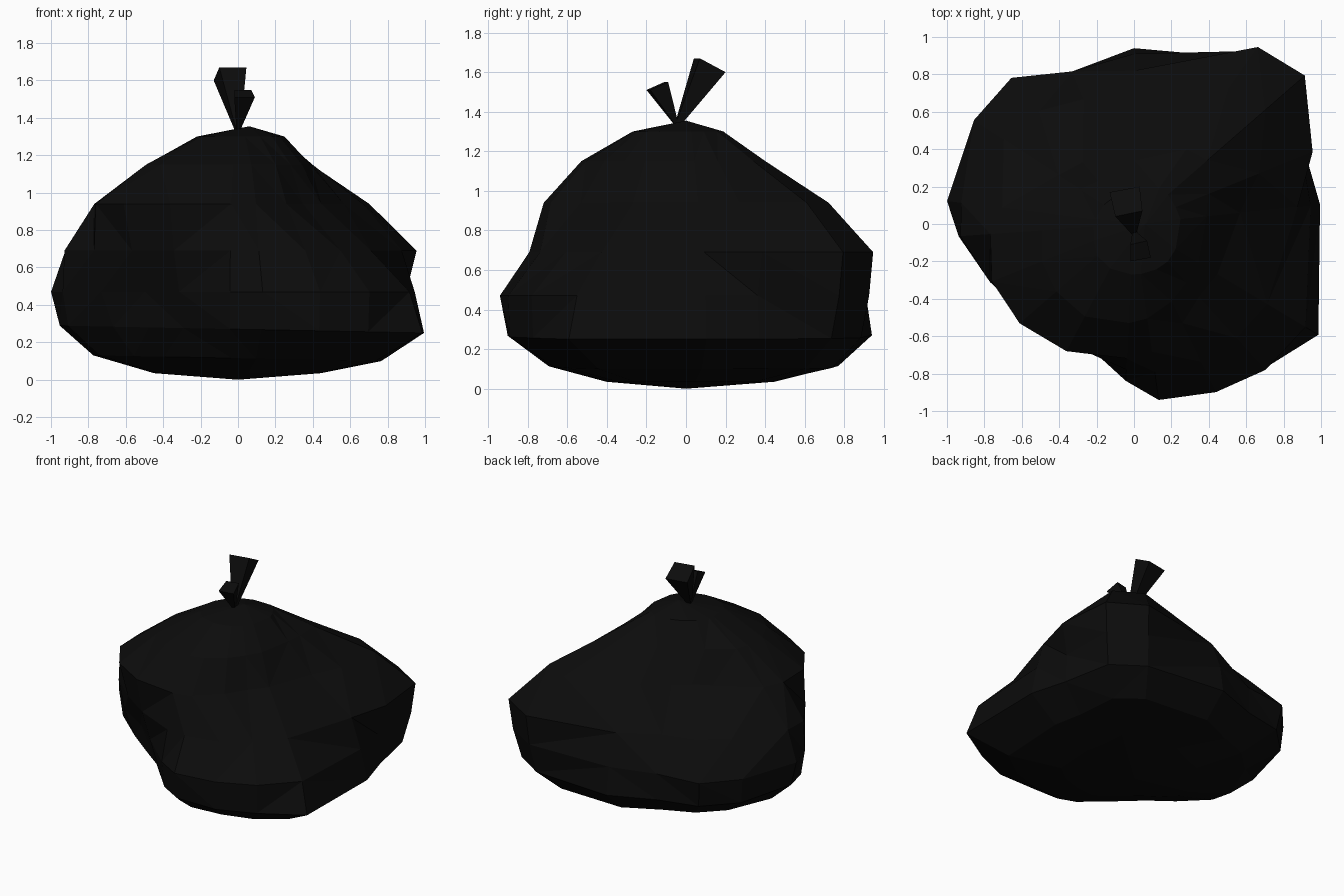
import bpy, bmesh
from math import cos, sin, radians
from mathutils import Vector

if "Cube" in bpy.data.objects:
    bpy.data.objects.remove(bpy.data.objects["Cube"])

black = bpy.data.materials.new("black_plastic")
black.diffuse_color = (0.0035, 0.0035, 0.0035, 1)
black.use_nodes = True
black.node_tree.nodes["Principled BSDF"].inputs["Base Color"].default_value = black.diffuse_color


def finish(name, bm):
    bmesh.ops.recalc_face_normals(bm, faces=bm.faces)
    mesh = bpy.data.meshes.new(name)
    bm.to_mesh(mesh)
    bm.free()
    mesh.materials.append(black)
    obj = bpy.data.objects.new(name, mesh)
    bpy.context.collection.objects.link(obj)
    return obj


# Bag body: lumpy cross-sections, leaning to different corners with height
angles = [6, 22, 41, 55, 90, 112, 130, 147, 173, 184, 202, 221, 242, 267, 278, 296, 312, 329]
base = [.77, .78, .92, .90, .77, .70, .74, .76, .78, .74, .60, .52, .53, .65, .70, .74, .80, .86]
sections = [
    (0.035, [r * 0.58 for r in base]),
    (0.115, base),
    (0.27, [1.0, .99, 1.12, 1.08, .94, .88, .98, 1.0, .96, .91, .72, .63, .62, .81, .91, .99, 1.04, 1.15]),
    (0.47, [.95, .97, 1.18, 1.13, .91, .88, 1.02, 1.02, 1.007, .94, .79, .66, .67, .84, .95, 1.0, 1.05, 1.07]),
    (0.69, [.88, 1.03, 1.21, 1.155, .82, .72, .79, .83, .93, .93, .83, .75, .73, .78, .80, .82, .82, .83]),
    (0.94, [.57, .72, .93, .88, .54, .44, .43, .48, .71, .77, .82, .81, .77, .72, .69, .59, .52, .52]),
    (1.15, [.39, .43, .52, .49, .34, .30, .30, .34, .46, .49, .53, .55, .56, .53, .51, .46, .42, .40]),
    (1.30, [.25, .24, .24, .23, .19, .18, .18, .19, .21, .22, .23, .26, .27, .27, .27, .27, .27, .26]),
]
bm = bmesh.new()
rings = []
for z, radii in sections:
    tilt = 0.02 if 0.1 < z < 0.3 else 0
    ring = []
    for a, r in zip(angles, radii):
        x, y = r * cos(radians(a)), r * sin(radians(a))
        ring.append(bm.verts.new((x, y, z - tilt * x)))
    rings.append(ring)
bottom = bm.verts.new((0, 0, 0))
top = bm.verts.new((0.06, 0, 1.355))
n = len(angles)
for i in range(n):
    j = (i + 1) % n
    bm.faces.new((bottom, rings[0][j], rings[0][i]))
    bm.faces.new((top, rings[-1][i], rings[-1][j]))
    for lo, hi in zip(rings, rings[1:]):
        bm.faces.new((lo[i], lo[j], hi[j], hi[i]))
bmesh.ops.triangulate(bm, faces=bm.faces, quad_method='SHORT_EDGE')
finish("bag_body", bm)


# Knot ends: four-sided wedges flaring from a pinched point
def knot_end(name, tip, corners):
    bm = bmesh.new()
    tip = Vector(tip)
    mid = sum((Vector(c) for c in corners), Vector()) / 4
    wide = [bm.verts.new(c) for c in corners]
    narrow = [bm.verts.new(tip + (Vector(c) - mid) * 0.15) for c in corners]
    bm.faces.new(wide)
    bm.faces.new(narrow[::-1])
    for i in range(4):
        j = (i + 1) % 4
        bm.faces.new((narrow[i], narrow[j], wide[j], wide[i]))
    finish(name, bm)


knot_end("knot_end_large", (0, -0.045, 1.33),
         [(-.10, .04, 1.67), (.045, .07, 1.67), (.03, .20, 1.60), (-.13, .17, 1.60)])
knot_end("knot_end_small", (0, -0.045, 1.33),
         [(-.02, -.20, 1.51), (.09, -.18, 1.51), (.07, -.09, 1.55), (-.02, -.11, 1.55)])
